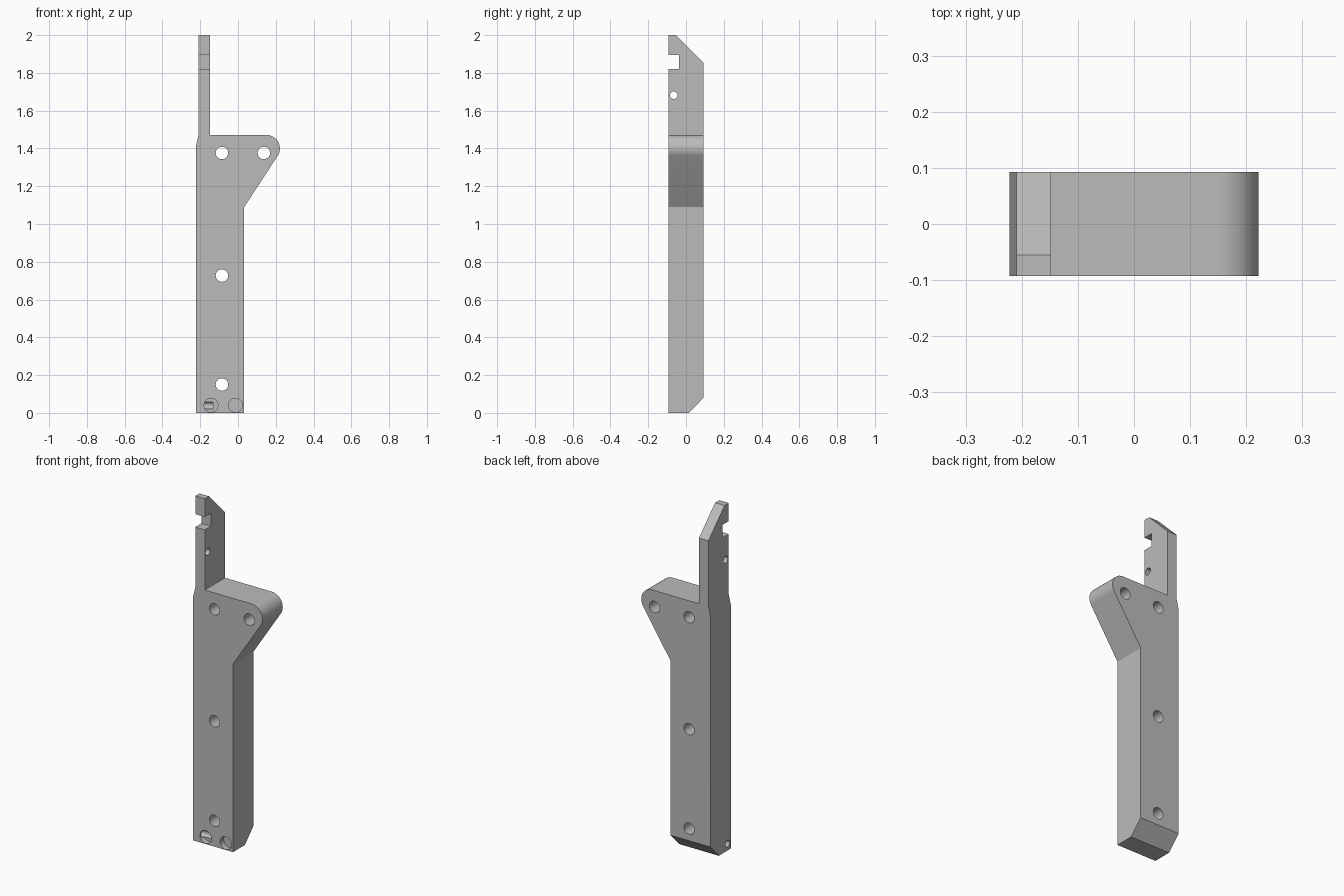
import bpy
import math
from mathutils import Vector

cube = bpy.data.objects.get("Cube")
if cube:
    bpy.data.objects.remove(cube)

HALF = 0.093  # half the thickness of the bracket

grey = bpy.data.materials.new("plain grey")
grey.use_nodes = True
grey.diffuse_color = (0.5, 0.5, 0.5, 1)
grey.node_tree.nodes["Principled BSDF"].inputs["Base Color"].default_value = (0.5, 0.5, 0.5, 1)


def prism(name, outline, start, depth):
    """Extrude a closed outline of points along a direction."""
    n = len(outline)
    base = [Vector(start(a, b)) for a, b in outline]
    verts = base + [p + Vector(depth) for p in base]
    faces = [list(range(n))[::-1], list(range(n, 2 * n))]
    faces += [(i, (i + 1) % n, (i + 1) % n + n, i + n) for i in range(n)]
    mesh = bpy.data.meshes.new(name)
    mesh.from_pydata(verts, [], faces)
    mesh.materials.append(grey)
    obj = bpy.data.objects.new(name, mesh)
    bpy.context.collection.objects.link(obj)
    bpy.context.view_layer.objects.active = obj
    bpy.ops.object.mode_set(mode='EDIT')
    bpy.ops.mesh.select_all(action='SELECT')
    bpy.ops.mesh.normals_make_consistent(inside=False)
    bpy.ops.object.mode_set(mode='OBJECT')
    return obj


def circle(cx, cz, r, first=0, last=360, steps=32):
    angles = [math.radians(first + (last - first) * i / steps) for i in range(steps + 1)]
    if last - first == 360:
        angles.pop()
    return [(cx + r * math.cos(a), cz + r * math.sin(a)) for a in angles]


def front_cut(name, outline, y0, y1):
    return prism(name, outline, lambda x, z: (x, y0, z), (0, y1 - y0, 0))


def side_cut(name, outline, x0, x1):
    return prism(name, outline, lambda y, z: (x0, y, z), (x1 - x0, 0, 0))


# Body: shaft, rounded side lobe and narrow upper arm in one profile
profile = [(-0.222, 0), (0.033, 0), (0.033, 1.09)]
profile += circle(0.151, 1.4, 0.071, -33, 90, 20)
profile += [(-0.148, 1.471), (-0.148, 2), (-0.209, 2), (-0.209, 1.471), (-0.222, 1.415)]
body = front_cut("bracket_body", profile, -HALF, HALF)

# Through holes, front to back
cutters = [front_cut("bolt_hole_cutter", circle(x, z, 0.033), -0.2, 0.2)
           for x, z in [(-0.085, 1.376), (0.137, 1.376), (-0.085, 0.727), (-0.085, 0.15)]]

# Shallow round pockets at the foot
cutters += [front_cut("pocket_cutter", circle(x, 0.04, 0.037), -0.2, -0.06) for x in (-0.143, -0.013)]

# Small sideways holes in the arm and the foot
cutters.append(side_cut("arm_pin_hole_cutter", circle(-0.065, 1.682, 0.02, steps=24), -0.3, 0))
cutters.append(side_cut("foot_pin_hole_cutter", circle(-0.063, 0.04, 0.019, steps=24), -0.3, -0.132))

# Latch notch and the sloped back corners
cutters.append(side_cut("notch_cutter", [(-0.2, 1.82), (-0.037, 1.82), (-0.037, 1.895), (-0.2, 1.895)], -0.4, 0.4))
cutters.append(side_cut("top_slope_cutter", [(-0.155, 2.1), (-0.055, 2), (HALF, 1.852), (0.2, 1.745), (0.2, 2.1)], -0.4, 0.4))
cutters.append(side_cut("bottom_slope_cutter", [(-0.08, -0.1), (0.016, 0), (HALF, 0.08), (0.2, 0.191), (0.2, -0.1)], -0.4, 0.4))

for cutter in cutters:
    mod = body.modifiers.new(cutter.name, 'BOOLEAN')
    mod.operation = 'DIFFERENCE'
    mod.solver = 'EXACT'
    mod.object = cutter

# Apply the cuts, drop the cutters and smooth the round surfaces
bpy.ops.object.select_all(action='DESELECT')
body.select_set(True)
bpy.context.view_layer.objects.active = body
for mod in list(body.modifiers):
    bpy.ops.object.modifier_apply(modifier=mod.name)
for cutter in cutters:
    bpy.data.objects.remove(cutter)
bpy.ops.object.shade_smooth_by_angle(angle=math.radians(25))
